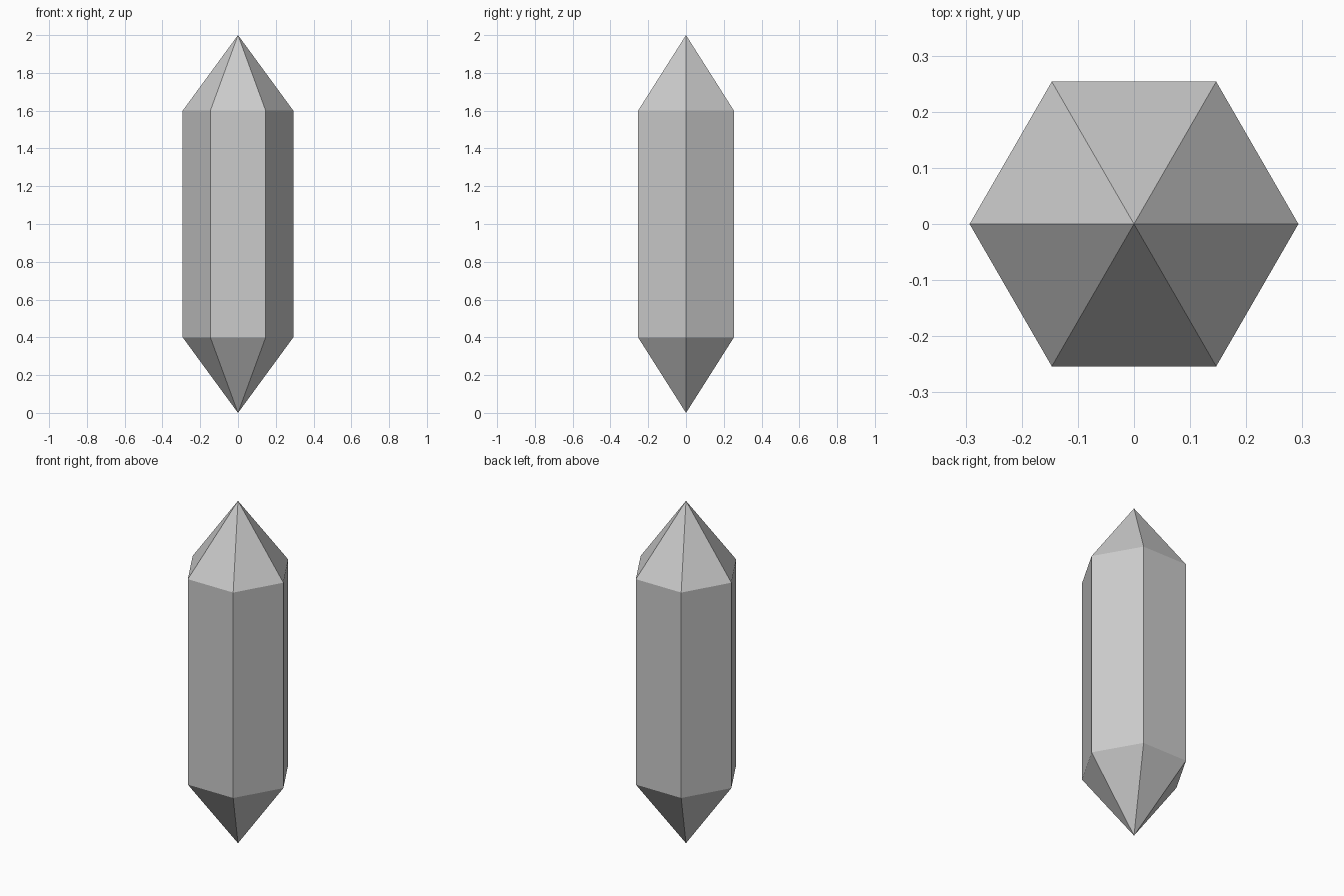
import bpy, bmesh
from math import cos, sin, tau

if "Cube" in bpy.data.objects:
    bpy.data.objects.remove(bpy.data.objects["Cube"])

SIDES, RADIUS = 6, 0.293
LOW, HIGH, TOP = 0.4, 1.6, 2.0

bm = bmesh.new()


def ring(z):
    return [bm.verts.new((RADIUS * cos(tau * i / SIDES), RADIUS * sin(tau * i / SIDES), z))
            for i in range(SIDES)]


# Hexagonal shaft with a pointed tip at each end
lower, upper = ring(LOW), ring(HIGH)
bottom_tip = bm.verts.new((0, 0, 0))
top_tip = bm.verts.new((0, 0, TOP))
for i in range(SIDES):
    j = (i + 1) % SIDES
    bm.faces.new((lower[i], lower[j], upper[j], upper[i]))
    bm.faces.new((upper[i], upper[j], top_tip))
    bm.faces.new((lower[j], lower[i], bottom_tip))

bmesh.ops.recalc_face_normals(bm, faces=bm.faces)
mesh = bpy.data.meshes.new("crystal")
bm.to_mesh(mesh)
bm.free()
bpy.context.collection.objects.link(bpy.data.objects.new("crystal", mesh))
